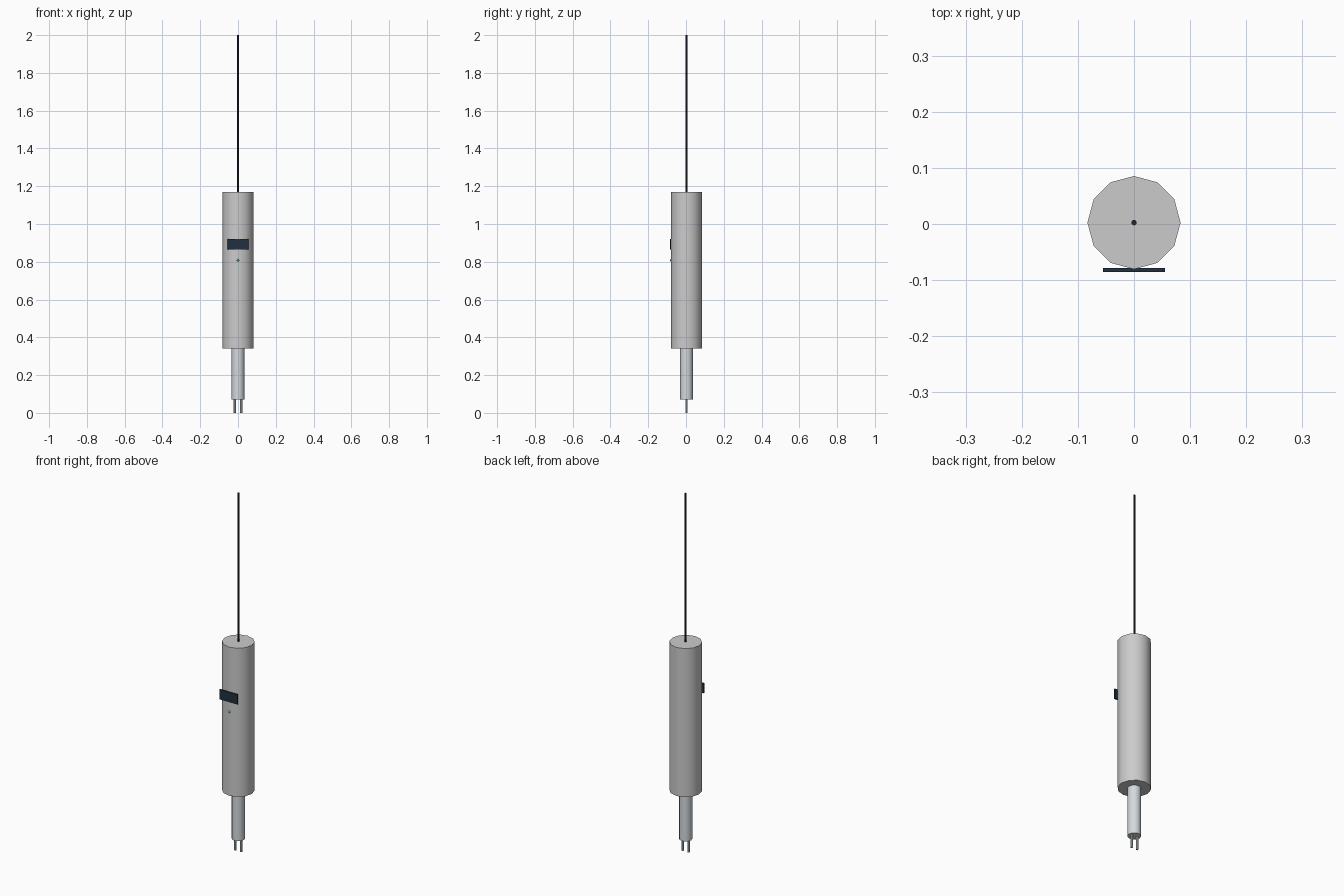
import bpy, math

if "Cube" in bpy.data.objects:
    bpy.data.objects.remove(bpy.data.objects["Cube"])

CY = 0.0025  # axis of the round parts


def paint(obj, name, color):
    mat = bpy.data.materials.get(name) or bpy.data.materials.new(name)
    mat.diffuse_color = (*color, 1)
    mat.use_nodes = True
    mat.node_tree.nodes["Principled BSDF"].inputs["Base Color"].default_value = mat.diffuse_color
    obj.data.materials.append(mat)


def rod(name, x, r, z0, z1, sides, mat=None, color=None):
    bpy.ops.mesh.primitive_cylinder_add(vertices=sides, radius=r, depth=z1 - z0,
                                        location=(x, CY, (z0 + z1) / 2))
    obj = bpy.context.object
    obj.name = name
    bpy.ops.object.shade_smooth_by_angle(angle=math.radians(40))
    if mat:
        paint(obj, mat, color)
    return obj


STEEL = (0.66, 0.70, 0.73)

# Handle body
rod("body", 0, 0.083, 0.34, 1.17, 12, "casing", (0.78, 0.78, 0.79))

# Probe shaft and two contact pins
rod("probe_shaft", 0, 0.034, 0.07, 0.34, 12, "steel", STEEL)
for side, x in (("left", -0.0175), ("right", 0.0175)):
    rod("pin_" + side, x, 0.0062, 0, 0.07, 8, "steel", STEEL)

# Cable leaving the top
rod("cable", 0, 0.005, 1.17, 2.0, 8, "black_rubber", (0.02, 0.02, 0.025))

# Flat display panel tangent to the front
bpy.ops.mesh.primitive_cube_add(size=1, location=(0, -0.0817, 0.893))
panel = bpy.context.object
panel.name = "display_panel"
panel.scale = (0.111, 0.007, 0.055)
paint(panel, "display", (0.015, 0.03, 0.05))

# Indicator light
bpy.ops.mesh.primitive_uv_sphere_add(segments=8, ring_count=6, radius=0.007,
                                     location=(0, -0.0785, 0.808))
led = bpy.context.object
led.name = "indicator_light"
bpy.ops.object.shade_smooth()
paint(led, "indicator_green", (0.05, 0.6, 0.35))
